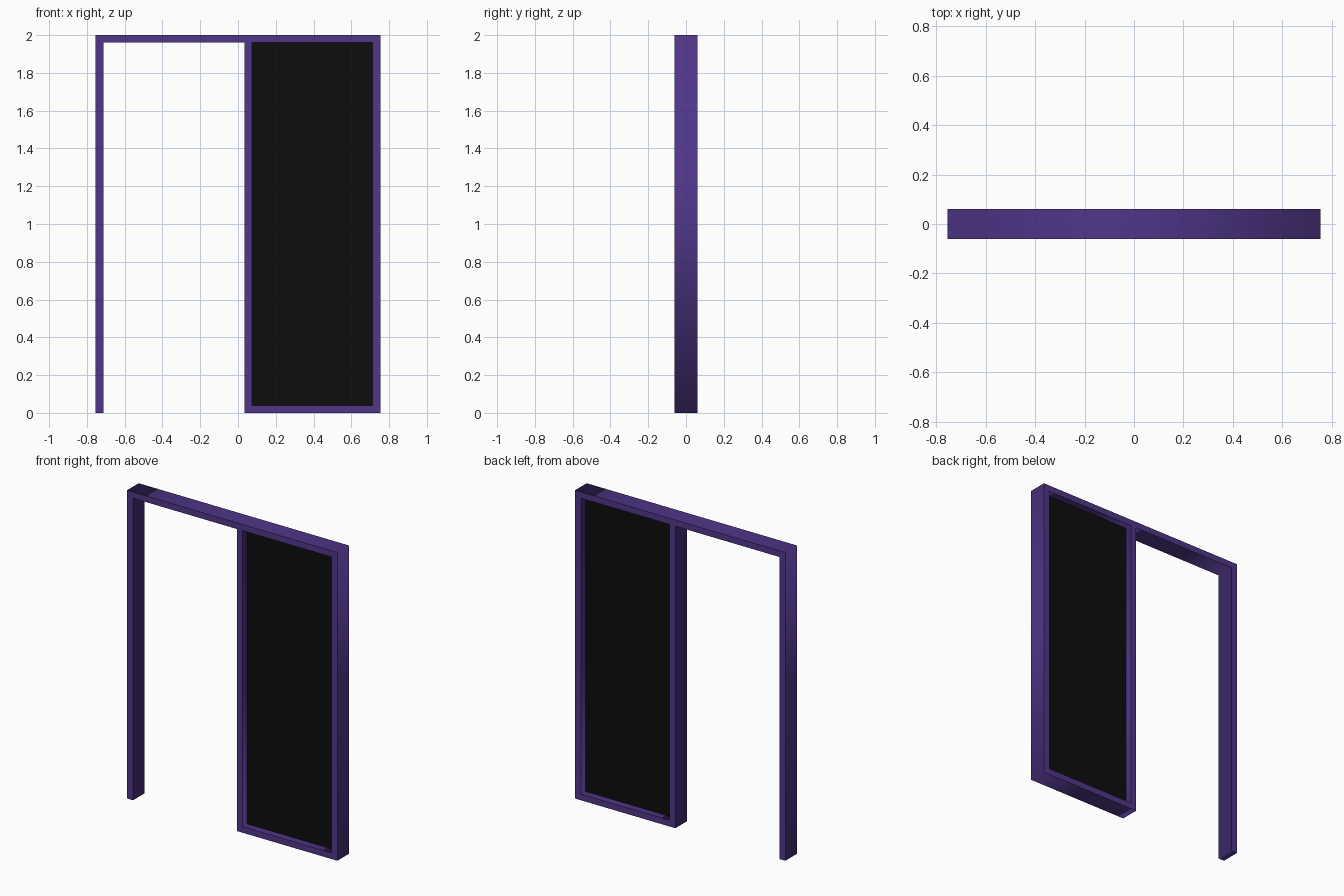
import bpy
import math

if "Cube" in bpy.data.objects:
    bpy.data.objects.remove(bpy.data.objects["Cube"])

W, H, D = 0.755, 2.0, 0.12            # half width, height, depth
POST, RAIL = 0.043, 0.04              # outer post width, rail height
MID_L, MID_R = 0.034, 0.075           # middle post sides
IN, TOP = W - POST, H - RAIL


def material(name, color):
    m = bpy.data.materials.new(name)
    m.diffuse_color = (*color, 1)
    m.use_nodes = True
    m.node_tree.nodes["Principled BSDF"].inputs["Base Color"].default_value = m.diffuse_color
    return m


def extrude_profile(name, loops, depth, mat):
    """Fill x/z outlines (inner loops become holes) and extrude evenly along y."""
    curve = bpy.data.curves.new(name, 'CURVE')
    curve.dimensions = '2D'
    curve.fill_mode = 'BOTH'
    curve.extrude = depth / 2
    for loop in loops:
        s = curve.splines.new('POLY')
        s.points.add(len(loop) - 1)
        for p, (x, z) in zip(s.points, loop):
            p.co = (x, z, 0, 1)
        s.use_cyclic_u = True
    ob = bpy.data.objects.new(name, curve)
    ob.rotation_euler.x = math.pi / 2
    bpy.context.collection.objects.link(ob)
    curve.materials.append(mat)
    bpy.ops.object.select_all(action='DESELECT')
    ob.select_set(True)
    bpy.context.view_layer.objects.active = ob
    bpy.ops.object.convert(target='MESH')
    return bpy.context.object


purple = material("purple_frame", (0.08, 0.037, 0.25))
black = material("black_panel", (0.004, 0.004, 0.004))

# Door frame: open doorway on the left, closed panel bay on the right
outline = [(-W, 0), (-IN, 0), (-IN, TOP), (MID_L, TOP),
           (MID_L, 0), (W, 0), (W, H), (-W, H)]
bay = [(MID_R, RAIL), (IN, RAIL), (IN, TOP), (MID_R, TOP)]
extrude_profile("door_frame", [outline, bay], D, purple)

# Recessed fixed panel filling the bay
extrude_profile("side_panel", [bay], 0.03, black)
